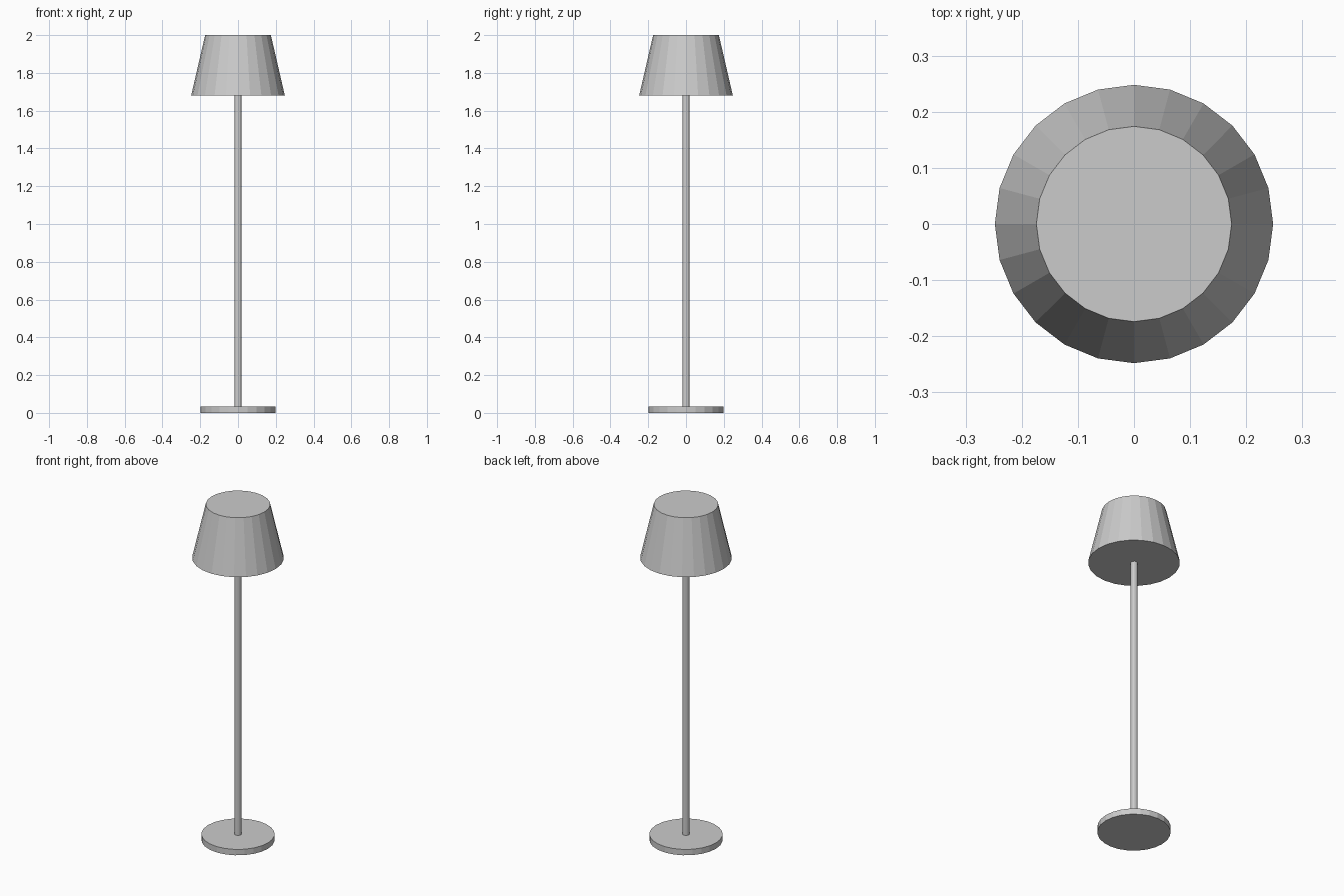
import bpy

cube = bpy.data.objects.get("Cube")
if cube:
    bpy.data.objects.remove(cube, do_unlink=True)

# Single plain grey for the whole lamp
grey = bpy.data.materials.new("light_grey")
grey.use_nodes = True
colour = (0.6, 0.6, 0.6, 1)
grey.diffuse_color = colour
grey.node_tree.nodes["Principled BSDF"].inputs["Base Color"].default_value = colour


def round_part(name, sides, bottom_radius, top_radius, z_low, z_high):
    """Flat-shaded capped cylinder or cone between two heights."""
    bpy.ops.mesh.primitive_cone_add(
        vertices=sides, radius1=bottom_radius, radius2=top_radius,
        depth=z_high - z_low, location=(0, 0, (z_low + z_high) / 2))
    part = bpy.context.object
    part.name = part.data.name = name
    part.data.materials.append(grey)
    return part


# Disc foot, slim stem, and closed tapered shade
base_top, shade_bottom = 0.035, 1.68
round_part("base", 24, 0.198, 0.198, 0, base_top)
round_part("pole", 12, 0.019, 0.019, base_top, shade_bottom)
round_part("lamp_shade", 24, 0.248, 0.174, shade_bottom, 2)
